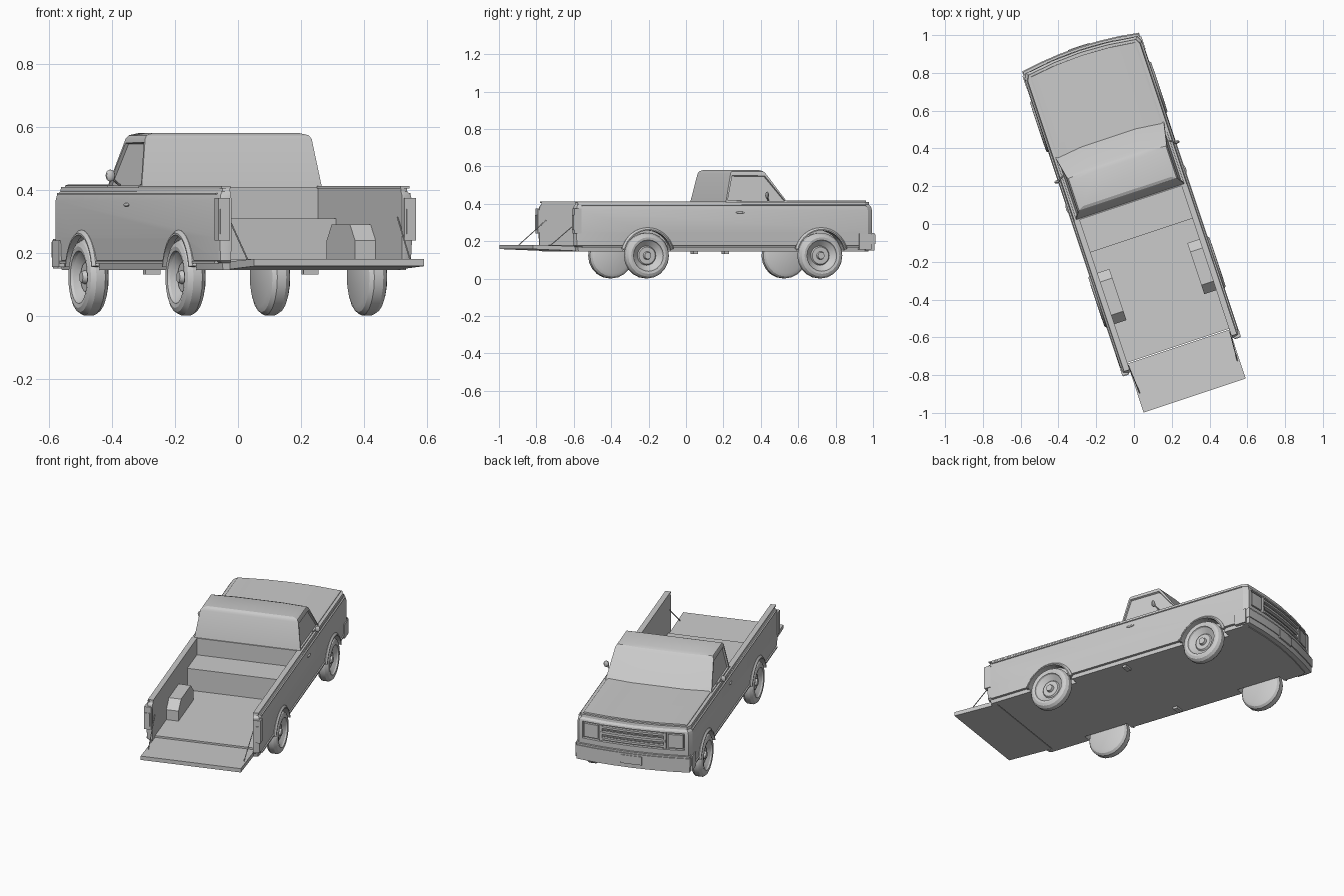
import bpy, bmesh, math
from mathutils import Matrix, Vector

if "Cube" in bpy.data.objects:
    bpy.data.objects.remove(bpy.data.objects["Cube"])

# whole truck is turned on the ground plane
M = Matrix.Rotation(math.radians(18.4), 4, 'Z') @ Matrix.Translation((0.0185, 0, 0))


def finish(name, bm):
    bmesh.ops.recalc_face_normals(bm, faces=bm.faces)
    me = bpy.data.meshes.new(name)
    bm.to_mesh(me)
    bm.free()
    ob = bpy.data.objects.new(name, me)
    bpy.context.collection.objects.link(ob)
    ob.matrix_world = M
    return ob


def loft_bm(rings, cap=True, closed=False):
    bm = bmesh.new()
    vs = [[bm.verts.new(p) for p in r] for r in rings]
    n = len(rings[0])
    pairs = list(zip(vs, vs[1:])) + ([(vs[-1], vs[0])] if closed else [])
    for a, b in pairs:
        for i in range(n):
            j = (i + 1) % n
            bm.faces.new((a[i], a[j], b[j], b[i]))
    if cap:
        bm.faces.new(vs[0])
        bm.faces.new(vs[-1])
    return bm


def loft(name, rings, **k):
    return finish(name, loft_bm(rings, **k))


def box(name, x0, x1, y0, y1, z0, z1):
    plan = [(x0, y0), (x1, y0), (x1, y1), (x0, y1)]
    return loft(name, [[(x, y, z) for x, y in plan] for z in (z0, z1)])


def side_box(name, s, x0, x1, *r):
    return box(name, min(s * x0, s * x1), max(s * x0, s * x1), *r)


def lathe(name, prof, c, sides, a0=0.0, a1=2 * math.pi, s=1):
    """Revolve (radius, x) points around the local x axis."""
    full = a1 - a0 > 6.2
    m = sides if full else sides + 1
    rings = []
    for i in range(m):
        a = a0 + (a1 - a0) * i / sides
        rings.append([(c[0] + s * x, c[1] + r * math.cos(a), c[2] + r * math.sin(a)) for r, x in prof])
    bm = loft_bm(rings, cap=not full, closed=full)
    bmesh.ops.remove_doubles(bm, verts=bm.verts, dist=1e-5)
    return finish(name, bm)


def rod(name, a, b, r):
    a, b = Vector(a), Vector(b)
    d = b - a
    bm = bmesh.new()
    bmesh.ops.create_cone(bm, cap_ends=True, segments=8, radius1=r, radius2=r, depth=d.length,
                          matrix=Matrix.Translation((a + b) / 2) @ d.to_track_quat('Z', 'Y').to_matrix().to_4x4())
    return finish(name, bm)


def ball(name, c, scale):
    bm = bmesh.new()
    bmesh.ops.create_uvsphere(bm, u_segments=12, v_segments=8, radius=1,
                              matrix=Matrix.Translation(c) @ Matrix.Diagonal((*scale, 1)))
    return finish(name, bm)


def nose(x):
    return 0.965 - 0.03 * (x / 0.33) ** 2


def nose_strip(name, x0, x1, z0, z1, out, depth=0.03):
    """Bar that follows the curved front of the truck."""
    xs = [x0 + (x1 - x0) * i / 6 for i in range(7)]
    plan = [(x, nose(x) + out) for x in xs] + [(x, nose(x) + out - depth) for x in reversed(xs)]
    return loft(name, [[(x, y, z) for x, y in plan] for z in (z0, z1)])


# body shell: plan outline stacked at several heights
half = [(0.30, -0.738), (0.322, -0.73), (0.327, -0.715), (0.327, 0.91), (0.312, nose(0.312)),
        (0.16, nose(0.16))]
plan = half + [(0, 0.965)] + [(-x, y) for x, y in reversed(half)]
levels = [(0.145, 0.016), (0.168, 0.012), (0.176, 0.003), (0.25, 0), (0.365, 0),
          (0.385, 0.004), (0.395, 0.012), (0.41, 0.014)]
sg = lambda v: (v > 0) - (v < 0)
body = loft('body_shell', [[(x - sg(x) * i, y - sg(y) * i, z) for x, y in plan] for z, i in levels])

# cutters: cargo bed, tailgate opening, wheel arches, grille recess
cutters = [box('bed_cutter', -0.286, 0.286, -0.69, 0.112, 0.18, 0.6),
           box('gate_cutter', -0.286, 0.286, -0.9, -0.685, 0.05, 0.6),
           nose_strip('grille_cutter', -0.29, 0.29, 0.275, 0.375, 0.03, 0.048)]
WHEELS = [(s, y) for s in (-1, 1) for y in (-0.33, 0.647)]
for s, y in WHEELS:
    cutters.append(lathe('arch_cutter', [(0, 0), (0.137, 0), (0.137, 0.15), (0, 0.15)],
                         (s * 0.262, y, 0.123), 28, s=s))
for c in cutters:
    c.hide_render = True
    c.display_type = 'WIRE'
    m = body.modifiers.new('cut', 'BOOLEAN')
    m.operation, m.solver, m.object = 'DIFFERENCE', 'EXACT', c

# cab with inset side windows and crowned roof
def cab_ring(w, yb, yf, bulge, z, zc=0):
    h = [(w, yb, z), (w, yf, z), (w * 0.5, yf + bulge, z + zc)]
    return h + [(-x, y, q) for x, y, q in reversed(h)]

bm = loft_bm([cab_ring(0.302, 0.118, 0.465, 0.018, 0.408), cab_ring(0.279, 0.152, 0.35, 0.012, 0.562),
              cab_ring(0.272, 0.16, 0.338, 0.012, 0.574), cab_ring(0.245, 0.175, 0.32, 0.01, 0.581)])
bmesh.ops.recalc_face_normals(bm, faces=bm.faces)
sides = [f for f in bm.faces if abs(f.normal.x) > 0.9]
bmesh.ops.inset_individual(bm, faces=sides, thickness=0.014, depth=0)
bmesh.ops.inset_individual(bm, faces=sides, thickness=0.003, depth=-0.01)
finish('cab', bm)

# hood panel
xs = [-0.295, -0.15, 0, 0.15, 0.295]
hood = [(x, nose(x) - 0.03) for x in xs] + [(0.295, 0.44), (-0.295, 0.44)]
loft('hood', [[(x * k, y, z) for x, y in hood] for z, k in ((0.405, 1), (0.414, 1), (0.418, 0.96))])

# front end: bumper, grille bars, headlights
nose_strip('front_bumper', -0.322, 0.322, 0.15, 0.245, 0.012, 0.05)
nose_strip('bumper_ridge', -0.326, 0.326, 0.185, 0.235, 0.017, 0.05)
nose_strip('number_plate', -0.06, 0.06, 0.175, 0.225, 0.02, 0.01)
nose_strip('grille_divider', -0.185, 0.185, 0.318, 0.332, 0.001)
for z in (0.285, 0.353):
    nose_strip('grille_frame_bar', -0.185, 0.185, z, z + 0.012, -0.002)
for z in (0.302, 0.308, 0.34, 0.346):
    nose_strip('grille_slat', -0.175, 0.175, z, z + 0.003, -0.01, 0.012)
for s in (-1, 1):
    a, b = sorted((s * 0.2, s * 0.282))
    nose_strip('headlight', a, b, 0.285, 0.365, -0.004)
    a, b = sorted((s * 0.175, s * 0.19))
    nose_strip('grille_post', a, b, 0.278, 0.372, -0.001)
    side_box('bumper_end', s, 0.30, 0.332, 0.86, 0.93, 0.155, 0.24)

# cargo bed: front step and tailgate
box('bed_step', -0.287, 0.287, -0.07, 0.115, 0.175, 0.31)
gate = [(-0.69, 0.147), (-0.69, 0.172), (-0.963, 0.181), (-0.963, 0.158)]
loft('tailgate', [[(x, y, z) for y, z in gate] for x in (-0.285, 0.285)])

for s in (-1, 1):
    # wheel housing inside the bed
    well = [(-0.47, 0.175), (-0.47, 0.24), (-0.42, 0.29), (-0.235, 0.29), (-0.185, 0.24), (-0.185, 0.175)]
    loft('wheel_housing', [[(s * x, y, z) for y, z in well] for x in (0.217, 0.29)])
    # tailgate stay, tail lamp
    rod('tailgate_stay', (s * 0.283, -0.70, 0.312), (s * 0.272, -0.86, 0.178), 0.0025)
    side_box('tail_lamp', s, 0.292, 0.331, -0.744, -0.705, 0.24, 0.375)
    side_box('tail_lamp_lens', s, 0.298, 0.326, -0.748, -0.72, 0.26, 0.34)
    # bed rail, body trim
    side_box('bed_rail', s, 0.284, 0.315, -0.725, 0.112, 0.405, 0.412)
    side_box('belt_trim', s, 0.30, 0.326, -0.70, 0.90, 0.386, 0.391)
    for y0, y1 in ((-0.70, -0.475), (-0.185, 0.50), (0.79, 0.86)):
        side_box('lower_trim', s, 0.31, 0.330, y0, y1, 0.166, 0.174)
    # door handle, mirror, step bracket
    ball('door_handle', (s * 0.329, 0.19, 0.353), (0.006, 0.024, 0.006))
    ball('mirror', (s * 0.333, 0.34, 0.446), (0.016, 0.009, 0.019))
    rod('mirror_arm', (s * 0.295, 0.36, 0.415), (s * 0.33, 0.342, 0.44), 0.004)
    side_box('step_bracket', s, 0.24, 0.29, 0.115, 0.14, 0.132, 0.148)

# wheels with dished rims, and arch lips
tyre = [(0, -0.035), (0.095, -0.035), (0.112, -0.028), (0.122, -0.015), (0.122, 0.015), (0.112, 0.03),
        (0.098, 0.036), (0.084, 0.034), (0.08, 0.026), (0.052, 0.004), (0.046, 0.012), (0.022, 0.012),
        (0.018, 0.026), (0, 0.026)]
lip = [(0.134, 0), (0.134, 0.022), (0.140, 0.022), (0.150, 0.012), (0.150, 0)]
for s, y in WHEELS:
    lathe('wheel', tyre, (s * 0.303, y, 0.123), 20, s=s)
    lathe('arch_lip', lip, (s * 0.316, y, 0.123), 16, math.radians(14), math.radians(166), s=s)

# smooth shading with sharp edges kept
for o in bpy.context.scene.objects:
    o.select_set(not o.hide_render)
bpy.context.view_layer.objects.active = body
bpy.ops.object.shade_smooth_by_angle(angle=math.radians(25))
